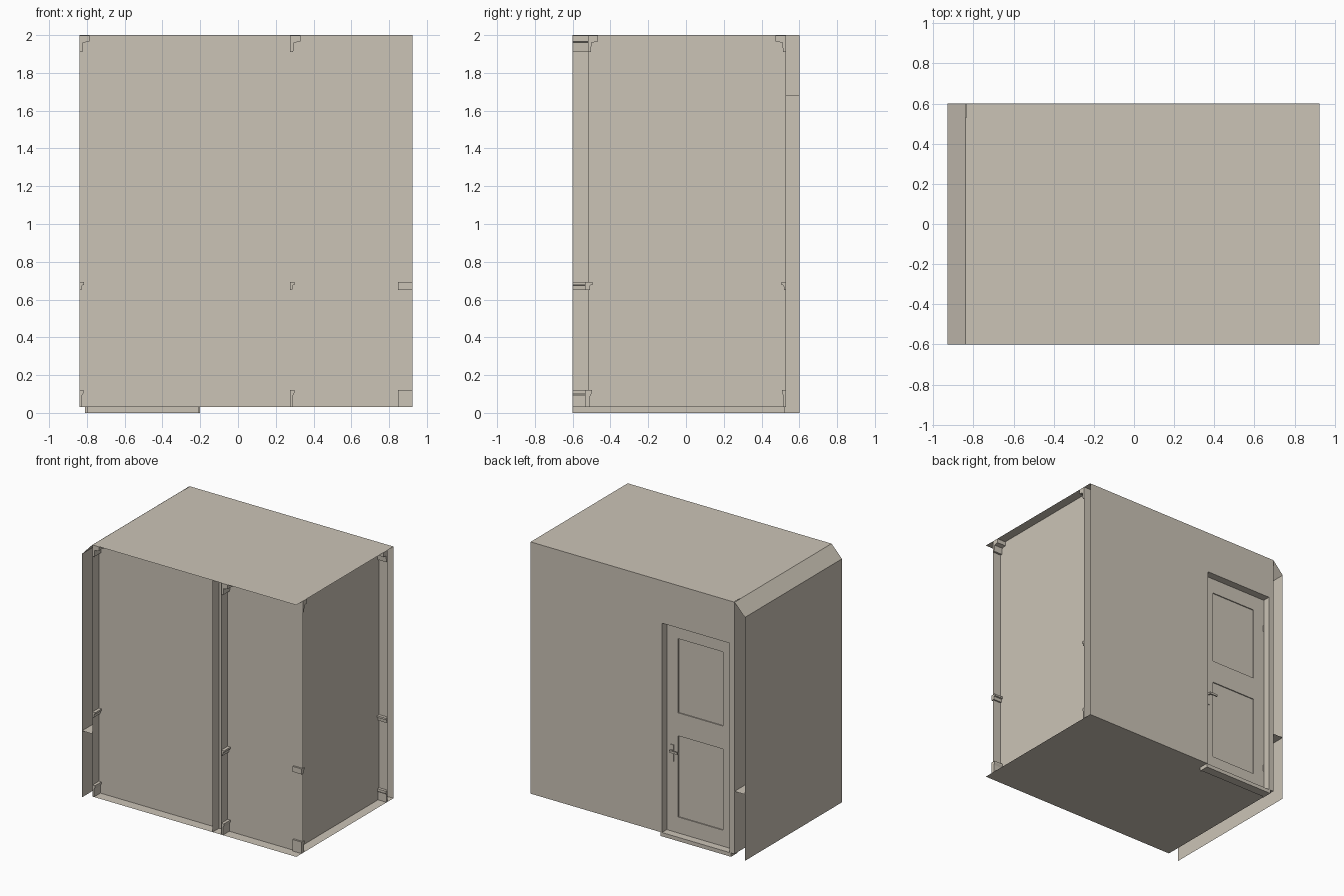
import bpy, bmesh, math
from mathutils import Vector

if "Cube" in bpy.data.objects:
    bpy.data.objects.remove(bpy.data.objects["Cube"])

mat = bpy.data.materials.new("warm_beige")
mat.diffuse_color = (0.60, 0.55, 0.47, 1)
mat.use_nodes = True
mat.node_tree.nodes["Principled BSDF"].inputs["Base Color"].default_value = mat.diffuse_color

X0, X1, XO = -0.84, 0.925, -0.93      # room left, right cut edge, outer shell
XW = 0.85                             # right wall
YF, YB, YE = -0.52, 0.53, 0.6         # front wall, back wall inside, outer edge
Z0, Z1 = 0.03, 2.0                    # floor, ceiling
DL, DR, DT = -0.81, -0.20, 1.68       # doorway


def finish(name, bm):
    me = bpy.data.meshes.new(name)
    bm.to_mesh(me)
    bm.free()
    me.materials.append(mat)
    ob = bpy.data.objects.new(name, me)
    bpy.context.collection.objects.link(ob)
    return ob


def panels(name, quads):
    """Thin sheets, each given by an origin and two edge vectors."""
    bm = bmesh.new()
    for o, a, b in quads:
        o, a, b = Vector(o), Vector(a), Vector(b)
        bm.faces.new([bm.verts.new(p) for p in (o, o + a, o + a + b, o + b)])
    return finish(name, bm)


def box(name, x, y, z):
    bm = bmesh.new()
    bmesh.ops.create_cube(bm, size=1)
    for v in bm.verts:
        v.co = [r[0] + (c + 0.5) * (r[1] - r[0]) for c, r in zip(v.co, (x, y, z))]
    return finish(name, bm)


def trim(name, profile, a, b, n):
    """Moulding along a wall from a to b, standing out along n."""
    bm = bmesh.new()
    rings = [[bm.verts.new((p[0] + n[0] * d, p[1] + n[1] * d, z)) for d, z in profile]
             for p in (a, b)]
    k = len(profile)
    for i in range(k):
        j = (i + 1) % k
        bm.faces.new((rings[0][i], rings[0][j], rings[1][j], rings[1][i]))
    for r in rings:
        bm.faces.new(r)
    bmesh.ops.recalc_face_normals(bm, faces=bm.faces)
    return finish(name, bm)


# floor and ceiling
panels("floor", [((X0, -YE, Z0), (X1 - X0, 0, 0), (0, 2 * YE, 0))])
panels("ceiling", [((-0.835, -YE, Z1), (0, 2 * YE, 0), (X1 + 0.835, 0, 0))])

# walls of the room
H = Z1 - Z0
panels("front_wall", [((X0, YF, Z0), (0, 0, H), (X1 - X0, 0, 0))])
panels("right_wall", [((XW, YF, Z0), (0, YB - YF, 0), (0, 0, H))])
panels("left_wall", [((X0, -YE, Z0), (0, 2 * YE, 0), (0, 0, H))])
for name, y in (("back_wall_inner", YB), ("back_wall_outer", YE)):
    panels(name, [
        ((DR, y, Z0), (X1 - DR, 0, 0), (0, 0, H)),
        ((X0, y, Z0), (DL - X0, 0, 0), (0, 0, H)),
        ((DL, y, DT), (DR - DL, 0, 0), (0, 0, Z1 - DT))])

# partition stub in front of the room
panels("partition_stub", [
    ((0.20, -YE, Z0), (0, 0, H), (0, YF + YE, 0)),
    ((0.275, -YE, Z0), (0, YF + YE, 0), (0, 0, H))])

# outer shell on the left: wall, sloped top and ledge
panels("outer_shell", [
    ((XO, -YE, 0), (0, 2 * YE, 0), (0, 0, 1.905)),
    ((XO, -YE, 1.905), (0, 2 * YE, 0), (X0 - XO, 0, Z1 - 1.905)),
    ((XO, -YE, 0.52), (X0 - XO, 0, 0), (0, 2 * YE, 0))])

# mouldings
profiles = {
    "baseboard": [(0, 0.03), (0.013, 0.03), (0.013, 0.09), (0.022, 0.105), (0.022, 0.12), (0, 0.12)],
    "chair_rail": [(0, 0.65), (0.011, 0.65), (0.013, 0.675), (0.024, 0.678), (0.024, 0.692), (0, 0.692)],
    "crown": [(0, 1.91), (0.016, 1.91), (0.02, 1.96), (0.055, 1.966), (0.055, 1.999), (0, 1.999)],
}
runs = {
    "front": ((X0, YF), (XW, YF), (0, 1)),
    "right": ((XW, YF), (XW, YB), (-1, 0)),
    "left": ((X0, -YE), (X0, YB), (1, 0)),
    "back": ((DR + 0.04, YB), (XW, YB), (0, -1)),
    "partition": ((0.276, -YE), (0.276, YF), (1, 0)),
    "front_stub": ((XW, YF), (X1, YF), (0, 1)),
    "back_stub": ((XW, YB), (X1, YB), (0, -1)),
}
for kind, prof in profiles.items():
    for place, (a, b, n) in runs.items():
        trim(f"{place}_{kind}", prof, a, b, n)
# trim backs that show through at the cut front corner
for z in ((0.03, 0.12), (0.65, 0.675), (0.675, 0.692)):
    box("corner_trim_back", (0.847, X1), (YF - 0.014, YF), z)

# door frame, casing and threshold
T = 0.012
box("door_jamb_left", (DL, DL + T), (0.52, YE), (0, DT))
box("door_jamb_right", (DR - T, DR), (0.52, YE), (0, DT))
box("door_head", (DL, DR), (0.52, YE), (DT - T, DT))
box("threshold", (DL, DR), (0.53, YE), (0, Z0))
box("casing_right", (DR, DR + 0.04), (0.515, YB), (Z0, 1.72))
box("casing_left", (X0, DL), (0.515, YB), (Z0, 1.72))
box("casing_top", (X0, DR + 0.04), (0.515, YB), (DT, 1.72))

# door leaf: stiles, rails and recessed panels
L, R, PL, PR = DL + T, DR - T, -0.70, -0.31
Y = (0.505, 0.54)
box("door_stile_left", (L, PL), Y, (Z0, DT - T))
box("door_stile_right", (PR, R), Y, (Z0, DT - T))
for z in ((Z0, 0.155), (0.79, 0.97), (1.55, DT - T)):
    box("door_rail", (PL, PR), Y, z)
box("door_panel", (PL, PR), (0.513, 0.532), (0.155, 1.55))

# door handle on both sides, with hinges
for y, s in ((0.54, 1), (0.505, -1)):
    def span(a, b):
        return tuple(sorted((y + s * a, y + s * b)))
    box("handle_plate", (-0.275, -0.245), span(0, 0.006), (0.58, 0.71))
    box("handle_neck", (-0.266, -0.254), span(0.006, 0.03), (0.660, 0.672))
    box("handle_lever", (-0.325, -0.254), span(0.024, 0.034), (0.658, 0.674))
for z in (0.21, 1.40):
    box("hinge", (L - 0.004, L + 0.006), (0.525, 0.545), (z, z + 0.05))
